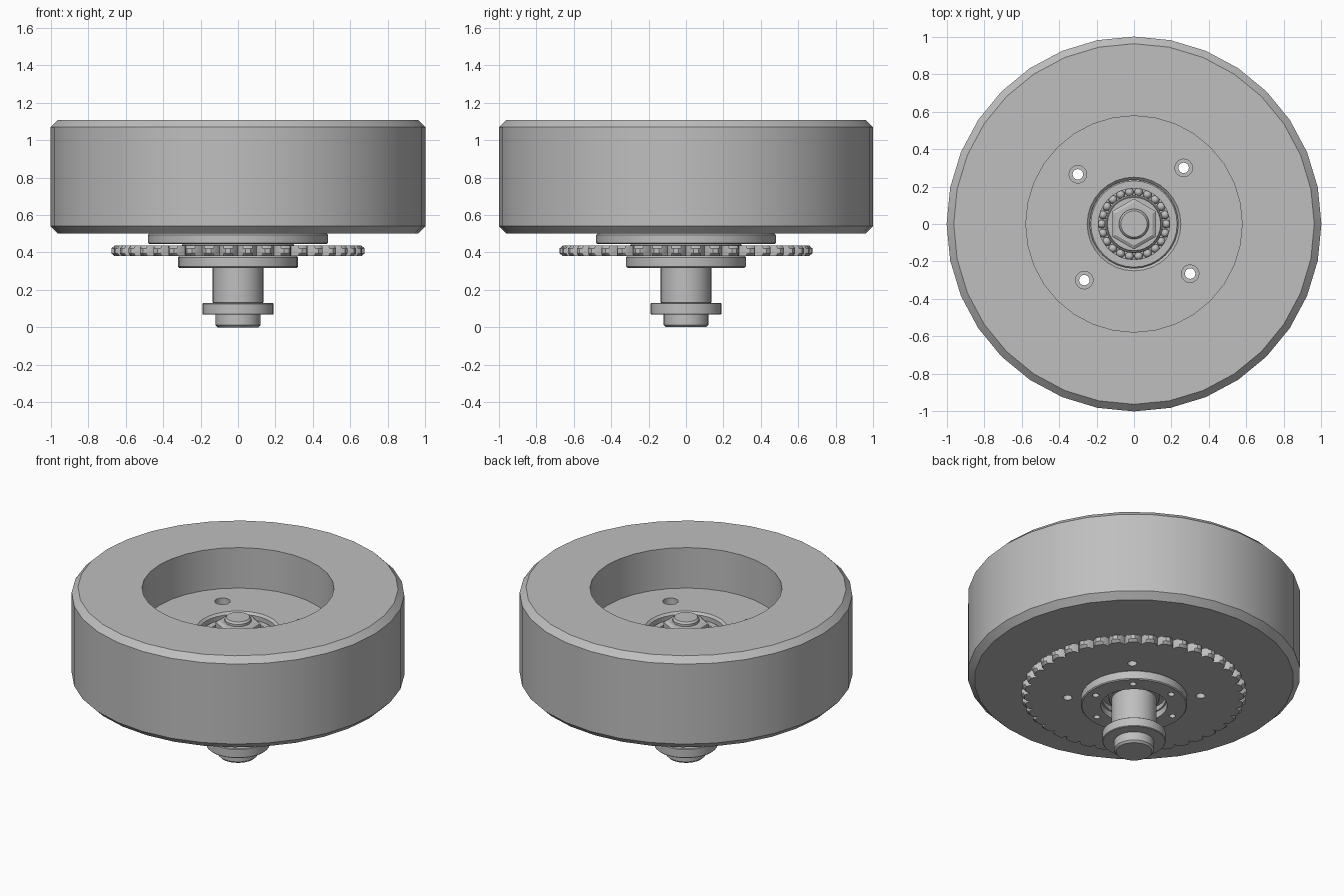
import bpy, bmesh
from math import sin, cos, pi, radians
from mathutils import Matrix

if "Cube" in bpy.data.objects:
    bpy.data.objects.remove(bpy.data.objects["Cube"])

grey = bpy.data.materials.new("plain grey")
grey.use_nodes = True
COLOUR = (0.52, 0.52, 0.52, 1)
grey.diffuse_color = COLOUR
grey.node_tree.nodes["Principled BSDF"].inputs["Base Color"].default_value = COLOUR

HOLE_TURN = radians(48.5)


def make(name, bm):
    bmesh.ops.recalc_face_normals(bm, faces=bm.faces)
    mesh = bpy.data.meshes.new(name)
    bm.to_mesh(mesh)
    bm.free()
    mesh.materials.append(grey)
    obj = bpy.data.objects.new(name, mesh)
    bpy.context.collection.objects.link(obj)
    return obj


def lathe(name, profile, sides=32):
    """Spin a closed (radius, height) profile; radius 0 points become poles."""
    bm = bmesh.new()
    rings = []
    for r, z in profile:
        if r == 0:
            rings.append([bm.verts.new((0, 0, z))] * sides)
        else:
            rings.append([bm.verts.new((r * cos(2 * pi * i / sides), r * sin(2 * pi * i / sides), z))
                          for i in range(sides)])
    for a, b in zip(rings, rings[1:] + rings[:1]):
        for i in range(sides):
            j = (i + 1) % sides
            corners = list(dict.fromkeys((a[i], a[j], b[j], b[i])))
            if len(corners) > 2:
                bm.faces.new(corners)
    return make(name, bm)


def ring(name, inner, outer, low, high, bevel=0.006, sides=32):
    return lathe(name, [(inner, low), (outer - bevel, low), (outer, low + bevel),
                        (outer, high - bevel), (outer - bevel, high), (inner, high)], sides)


def drill(obj, count, distance, radius, low, high):
    """Cut a circle of round holes through a part."""
    bm = bmesh.new()
    for i in range(count):
        a = HOLE_TURN + 2 * pi * i / count
        place = Matrix.Translation((distance * cos(a), distance * sin(a), (low + high) / 2))
        bmesh.ops.create_cone(bm, cap_ends=True, segments=16, radius1=radius, radius2=radius,
                              depth=high - low, matrix=place)
    cutter = make("hole_cutter", bm)
    cutter.hide_render = True
    mod = obj.modifiers.new("holes", "BOOLEAN")
    mod.operation = "DIFFERENCE"
    mod.solver = "EXACT"
    mod.object = cutter
    bpy.context.view_layer.objects.active = obj
    bpy.ops.object.modifier_apply(modifier=mod.name)
    bpy.data.objects.remove(cutter)


def sprocket(teeth=40):
    """Toothed ring with rounded gullets and chamfered tips."""
    tip, root, bore, steps = 0.677, 0.625, 0.22, 8
    count = teeth * steps
    bm = bmesh.new()
    layers = []
    for z, limit in ((0.38, 0.658), (0.395, tip), (0.422, tip), (0.437, 0.658)):
        loop = []
        for i in range(count):
            wave = abs(sin(pi * i / steps))
            r = min(root + (tip - root) * min(1, 1.12 * wave), limit)
            a = 2 * pi * i / count
            loop.append(bm.verts.new((r * cos(a), r * sin(a), z)))
        layers.append(loop)
    for z in (0.437, 0.38):
        layers.append([bm.verts.new((bore * cos(2 * pi * i / count), bore * sin(2 * pi * i / count), z))
                       for i in range(count)])
    for a, b in zip(layers, layers[1:] + layers[:1]):
        for i in range(count):
            j = (i + 1) % count
            bm.faces.new((a[i], a[j], b[j], b[i]))
    return make("sprocket", bm)


def bearing(name, low, high):
    ring(name + "_outer_race", 0.19, 0.236, low, high)
    ring(name + "_inner_race", 0.1, 0.155, low, high)
    bm = bmesh.new()
    for i in range(22):
        a = 2 * pi * i / 22
        bmesh.ops.create_uvsphere(bm, u_segments=12, v_segments=8, radius=0.023, matrix=Matrix.Translation(
            (0.1725 * cos(a), 0.1725 * sin(a), (low + high) / 2 + 0.02)))
    make(name + "_balls", bm)
    ring(name + "_cage", 0.15, 0.195, low + 0.03, (low + high) / 2, 0.002)


# Wheel with a deep dished top and a chamfered tread
wheel = lathe("wheel", [(0.236, 0.5), (0.96, 0.5), (1, 0.54), (1, 1.07), (0.962, 1.108),
                        (0.577, 1.108), (0.577, 0.84), (0.25, 0.84), (0.236, 0.826)])
drill(wheel, 4, 0.4, 0.028, 0.4, 1.0)
drill(wheel, 4, 0.4, 0.047, 0.78, 1.0)

# Stack below the wheel: spacer, sprocket and bearing plate
spacer = ring("hub_spacer", 0.236, 0.48, 0.445, 0.5)
drill(spacer, 4, 0.4, 0.028, 0.3, 0.6)
gear = sprocket()
drill(gear, 4, 0.4, 0.028, 0.3, 0.6)
plate = ring("bearing_plate", 0.2, 0.32, 0.318, 0.38)
drill(plate, 6, 0.262, 0.02, 0.25, 0.36)
ring("plate_collar", 0.236, 0.3, 0.38, 0.445)

# Bearings in the hub
bearing("upper_bearing", 0.71, 0.8)
bearing("lower_bearing", 0.36, 0.45)

# Axle with its sleeve, flange and rounded ends
lathe("axle_bolt", [(0, 0), (0.108, 0), (0.12, 0.012), (0.12, 0.07), (0.08, 0.08),
                    (0.08, 0.905), (0.07, 0.917), (0, 0.917)])
ring("lower_flange", 0.08, 0.19, 0.068, 0.13, 0.004)
ring("axle_sleeve", 0.08, 0.135, 0.13, 0.71, 0.003)
ring("washer", 0.08, 0.145, 0.8, 0.815, 0.003)

# Hexagonal nut, with a corner pointing to the back
nut = lathe("hex_nut", [(0.078, 0.815), (0.135, 0.815), (0.135, 0.878), (0.115, 0.89), (0.078, 0.89)], 6)
nut.data.transform(Matrix.Rotation(pi / 6, 4, "Z"))

# Smooth round surfaces, keep sharp edges
bpy.ops.object.select_all(action="DESELECT")
for obj in bpy.context.scene.objects:
    if obj.type == "MESH" and obj.data.materials and obj.data.materials[0] == grey:
        obj.select_set(True)
        bpy.context.view_layer.objects.active = obj
bpy.ops.object.shade_smooth_by_angle(angle=radians(30))
